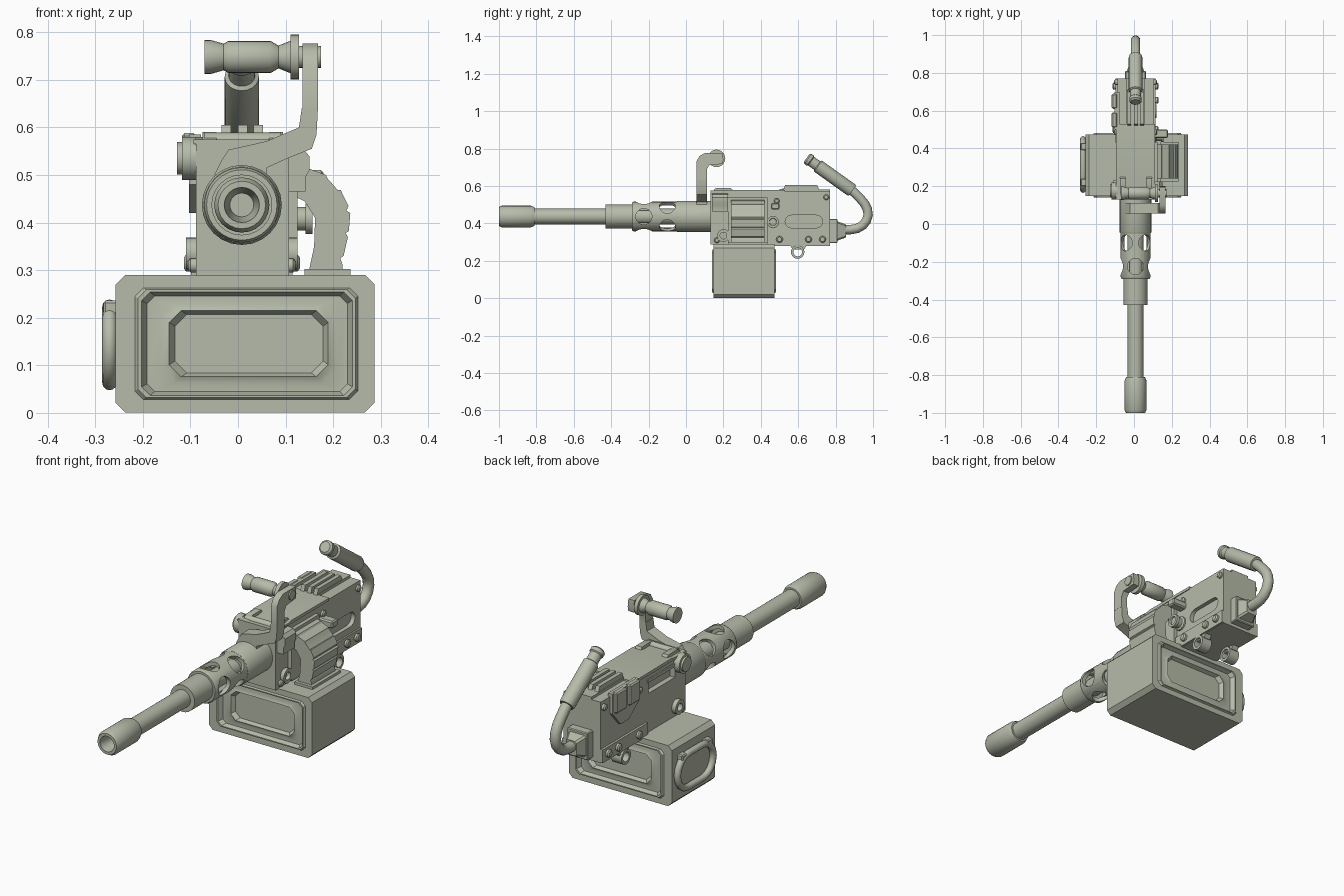
import bpy, bmesh, math
from mathutils import Vector, Matrix

mat = bpy.data.materials.new("olive_grey_paint")
mat.diffuse_color = (0.47, 0.50, 0.40, 1)
CX, CZ = 0.008, 0.437          # barrel axis


def finish(name, bm):
    bmesh.ops.recalc_face_normals(bm, faces=bm.faces)
    me = bpy.data.meshes.new(name)
    bm.to_mesh(me)
    bm.free()
    me.materials.append(mat)
    ob = bpy.data.objects.new(name, me)
    bpy.context.collection.objects.link(ob)
    return ob


def loft(name, rings, closed=False):
    bm = bmesh.new()
    vs = [[bm.verts.new(p) for p in r] for r in rings]
    n = len(vs[0])
    pairs = list(zip(vs, vs[1:])) + ([(vs[-1], vs[0])] if closed else [])
    for a, b in pairs:
        for i in range(n):
            bm.faces.new((a[i], a[(i + 1) % n], b[(i + 1) % n], b[i]))
    if not closed:
        bm.faces.new(vs[0])
        bm.faces.new(vs[-1])
    return finish(name, bm)


def lathe(name, prof, axis, o, seg=24, closed=False):
    rings = []
    for t, r in prof:
        ring = []
        for k in range(seg):
            a = 2 * math.pi * k / seg
            c, s = r * math.cos(a), r * math.sin(a)
            ring.append((t, o[0] + c, o[1] + s) if axis == 'X' else (o[0] + c, t, o[1] + s))
        rings.append(ring)
    return loft(name, rings, closed)


def prism(name, pts, axis, a, b):
    put = (lambda p, t: (t, p[0], p[1])) if axis == 'X' else (lambda p, t: (p[0], t, p[1]))
    return loft(name, [[put(p, t) for p in pts] for t in (a, b)])


def box(name, x0, x1, y0, y1, z0, z1, bevel=0.0):
    ob = prism(name, [(x0, z0), (x1, z0), (x1, z1), (x0, z1)], 'Y', y0, y1)
    if bevel:
        bm = bmesh.new()
        bm.from_mesh(ob.data)
        bmesh.ops.bevel(bm, geom=bm.edges[:], offset=bevel, segments=1, affect='EDGES')
        bm.to_mesh(ob.data)
        bm.free()
    return ob


def tube(name, pts, r, cyclic=False):
    cu = bpy.data.curves.new(name, 'CURVE')
    cu.dimensions = '3D'
    cu.bevel_depth, cu.bevel_resolution, cu.use_fill_caps = r, 4, True
    cu.materials.append(mat)
    sp = cu.splines.new('POLY')
    sp.points.add(len(pts) - 1)
    for q, p in zip(sp.points, pts):
        q.co = (*p, 1)
    sp.use_cyclic_u = cyclic
    ob = bpy.data.objects.new(name, cu)
    bpy.context.collection.objects.link(ob)
    bpy.ops.object.select_all(action='DESELECT')
    ob.select_set(True)
    bpy.context.view_layer.objects.active = ob
    bpy.ops.object.convert(target='MESH')
    return bpy.context.view_layer.objects.active


def cut(ob, cutter):
    m = ob.modifiers.new("cut", 'BOOLEAN')
    m.operation, m.object, m.solver = 'DIFFERENCE', cutter, 'EXACT'
    bpy.context.view_layer.objects.active = ob
    bpy.ops.object.modifier_apply(modifier=m.name)
    bpy.data.objects.remove(cutter)


def stadium(cy, cz, hy, hz, n=8):
    d, out = hy - hz, []
    for s, a0 in ((1, -90), (-1, 90)):
        for k in range(n + 1):
            a = math.radians(a0 + 180 * k / n)
            out.append((cy + s * d + hz * math.cos(a), cz + hz * math.sin(a)))
    return out


# barrel with hollow muzzle, and stepped jacket
lathe("barrel", [(-0.92, 0.025), (-0.95, 0.03), (-1, 0.037), (-1, 0.05), (-0.985, 0.058),
                 (-0.83, 0.058), (-0.81, 0.05), (-0.81, 0.042), (0.05, 0.042)], 'Y', (CX, CZ))
lathe("barrel_sleeve", [(-0.43, 0.042), (-0.43, 0.064), (-0.285, 0.064), (-0.285, 0.04)], 'Y', (CX, CZ))
lathe("barrel_collar", [(-0.05, 0.04), (-0.05, 0.08), (-0.043, 0.084), (0.14, 0.084)], 'Y', (CX, CZ))
jacket = lathe("vented_jacket", [(-0.29, 0.06), (-0.29, 0.074), (-0.28, 0.079), (-0.04, 0.079), (-0.04, 0.06)],
               'Y', (CX, CZ), 32, True)
bm = bmesh.new()
for y, off in ((-0.10, 45), (-0.225, 0)):
    for k in range(4):
        rot = Matrix.Rotation(math.radians(off + 90 * k), 4, 'Y')
        bmesh.ops.create_cone(bm, cap_ends=True, segments=20, radius1=0.043, radius2=0.043, depth=0.06,
                              matrix=Matrix.Translation((CX, y, CZ)) @ rot @ Matrix.Translation((0, 0, 0.08)))
cut(jacket, finish("hole_cutter", bm))

# receiver with slots cut in both sides
XL, XR = -0.088, 0.107
rec = prism("receiver", [(0.13, 0.288), (0.43, 0.288), (0.43, 0.28), (0.77, 0.28), (0.77, 0.57), (0.13, 0.57)], 'X', XL, XR)
cut(rec, prism("slot_cutter", stadium(0.63, 0.41, 0.10, 0.034), 'X', XR - 0.02, XR + 0.05))
cut(rec, box("slot_cutter", XL - 0.05, XL + 0.025, 0.21, 0.41, 0.475, 0.53))
box("left_slot_bar", XL - 0.006, XL + 0.01, 0.2, 0.42, 0.53, 0.545)

# top cover, hinge and ribs
prism("top_cover", [(0.13, 0.565), (0.3, 0.565), (0.53, 0.565), (0.53, 0.578), (0.25, 0.58), (0.22, 0.575), (0.13, 0.575)],
      'X', XL - 0.006, XR + 0.004)
for x in (-0.075, 0.065):
    prism("cover_hinge", [(0.135, 0.55), (0.145, 0.575), (0.17, 0.59), (0.24, 0.59), (0.255, 0.57)], 'X', x, x + 0.03)
lathe("hinge_pin", [(-0.07, 0.017), (0.09, 0.017)], 'X', (0.165, 0.572), 16)
box("rib_base", -0.04, 0.056, 0.53, 0.77, 0.565, 0.582)
for x in (-0.035, 0.0, 0.033):
    prism("top_rib", [(0.52, 0.575), (0.53, 0.605), (0.70, 0.605), (0.715, 0.575)], 'X', x, x + 0.02)

# side rails, rivets, pivot bosses and mounting lugs on both sides
for s in (-1, 1):
    def X(d):
        return CX + s * d
    prism("side_rail", [(0.43, 0.282), (0.77, 0.282), (0.77, 0.345), (0.43, 0.345)], 'X', X(0.09), X(0.107))
    for y, z in ((0.5, 0.315), (0.655, 0.315), (0.73, 0.315)):
        lathe("rail_rivet", [(X(0.1), 0.018), (X(0.117), 0.018), (X(0.122), 0.012)], 'X', (y, z), 14)
    for y, z in ((0.485, 0.52), (0.75, 0.54), (0.165, 0.31)):
        lathe("rivet", [(X(0.09), 0.015), (X(0.108), 0.015), (X(0.113), 0.009)], 'X', (y, z), 14)
    lathe("pivot_boss", [(X(0.09), 0.018), (X(0.117), 0.018), (X(0.117), 0.034), (X(0.09), 0.034)],
          'X', (0.2, 0.335), 20, True)
    prism("lug_plate", [(0.55, 0.29), (0.65, 0.29), (0.632, 0.262), (0.615, 0.262), (0.57, 0.262)], 'X', X(0.065), X(0.1))
    lathe("lug_ring", [(X(0.055), 0.023), (X(0.11), 0.023), (X(0.11), 0.036), (X(0.055), 0.036)],
          'X', (0.597, 0.247), 20, True)

# left side block and latch disc
prism("left_block", [(0.50, 0.585), (0.70, 0.585), (0.70, 0.49), (0.64, 0.42), (0.58, 0.42), (0.50, 0.48)], 'X', XL - 0.015, XL + 0.01)
for y in (0.51, 0.61):
    box("left_block_pad", XL - 0.03, XL, y, y + 0.08, 0.49, 0.588, 0.006)
lathe("latch_disc", [(XL, 0.045), (XL - 0.03, 0.045), (XL - 0.03, 0.034), (XL - 0.04, 0.034)], 'X', (0.175, 0.535), 20)

# right side latch and charging knob
prism("right_latch", [(0.10, 0.465), (0.142, 0.465), (0.142, 0.495), (0.15, 0.51), (0.15, 0.54), (0.135, 0.556), (0.10, 0.56)],
      'Y', 0.14, 0.225)
lathe("charging_knob", [(0.10, 0.034), (0.115, 0.034), (0.12, 0.025), (0.142, 0.025), (0.142, 0.032), (0.157, 0.032),
                        (0.157, 0.02), (0.15, 0.018)], 'X', (0.465, 0.408), 20)
box("bolt_handle", 0.10, 0.18, 0.455, 0.5, 0.475, 0.51, 0.006)

# feed chute: stepped links bending down into the box
chute = [(0.10, 0.53), (0.145, 0.52), (0.15, 0.513), (0.185, 0.50), (0.187, 0.494), (0.21, 0.468), (0.216, 0.468), (0.232, 0.435),
         (0.228, 0.425), (0.236, 0.42), (0.233, 0.382), (0.226, 0.378), (0.231, 0.37), (0.222, 0.33), (0.215, 0.325),
         (0.22, 0.31), (0.22, 0.28), (0.145, 0.28), (0.16, 0.35), (0.162, 0.41), (0.14, 0.445), (0.10, 0.463)]
prism("feed_chute", chute, 'Y', 0.24, 0.42)
box("chute_foot", 0.14, 0.236, 0.225, 0.435, 0.285, 0.302)
box("feed_tray", 0.09, 0.125, 0.225, 0.435, 0.30, 0.54)

# ammunition box: one loft of chamfered rectangles with stepped panels at both ends
def octa(x0, x1, z0, z1, c, y):
    return [(x, y, z) for x, z in ((x0 + c, z0), (x1 - c, z0), (x1, z0 + c), (x1, z1 - c),
                                   (x1 - c, z1), (x0 + c, z1), (x0, z1 - c), (x0, z0 + c))]


def end_rings(y, d):
    spec = [(0.165, 0, 0.02, 0.012), (0.17, 0, 0.02, 0), (0.13, 0.027, 0.018, 0), (0.125, 0.031, 0.018, -0.008),
            (0.118, 0.036, 0.018, -0.008), (0.108, 0.044, 0.016, 0.012), (0.09, 0.062, 0.03, 0.012),
            (0.078, 0.075, 0.025, 0.004), (0.068, 0.083, 0.025, 0.022)]
    out = []
    for h, ins, c, dy in spec[1:]:
        out.append(octa(-0.257 + ins * 1.5, 0.287 - ins * 1.3, 0.001 + ins, 0.29 - ins, c, y + d * dy))
    return out


loft("ammo_box", end_rings(0.148, 1)[::-1] + end_rings(0.474, -1))
loop = [(-0.27, y, z) for y, z in stadium(0.315, 0.143, 0.135, 0.08)]
tube("box_handle", loop, 0.0155, True)
for y in (0.22, 0.41):
    box("handle_bracket", -0.283, -0.25, y - 0.02, y + 0.02, 0.205, 0.236, 0.005)

# rear block, curved tube and grip
box("rear_block", -0.047, 0.063, 0.765, 0.81, 0.295, 0.425, 0.004)
loft("rear_taper", [octa(CX - w, CX + w, 0.36 - h, 0.36 + h, 0.008, y) for w, h, y in ((0.05, 0.055, 0.80), (0.028, 0.035, 0.855))])
arc = [(CX, y, z) for y, z in ((0.83, 0.367), (0.88, 0.367), (0.915, 0.373), (0.945, 0.39), (0.965, 0.415), (0.974, 0.445),
                               (0.97, 0.475), (0.955, 0.505), (0.93, 0.535), (0.90, 0.565), (0.87, 0.589))]
tube("rear_tube", arc, 0.025)
a, b = Vector((CX, 0.89, 0.575)), Vector((CX, 0.645, 0.75))
L = (b - a).length
grip = lathe("rear_grip", [(0, 0.025), (0, 0.033), (0.01, 0.036), (L - 0.075, 0.036), (L - 0.07, 0.028), (L - 0.03, 0.028),
                           (L - 0.025, 0.033), (L - 0.008, 0.033), (L, 0.024)], 'X', (0, 0), 20)
grip.matrix_world = Matrix.Translation(a) @ (b - a).to_track_quat('X', 'Z').to_matrix().to_4x4()

# carrying handle: bracket from the collar, arm bent rearward, turned grip
prism("carry_bracket", [(-0.05, 0.50), (-0.035, 0.53), (-0.02, 0.553), (0.06, 0.571), (0.128, 0.60), (0.134, 0.64), (0.168, 0.64),
                        (0.165, 0.585), (0.155, 0.555), (0.10, 0.533), (0.06, 0.515), (0.06, 0.49)], 'Y', 0.055, 0.112)
prism("carry_arm", [(0.055, 0.635), (0.112, 0.635), (0.112, 0.69), (0.125, 0.712), (0.195, 0.718), (0.2, 0.74), (0.195, 0.776),
                    (0.10, 0.776), (0.072, 0.76), (0.055, 0.73)], 'X', 0.136, 0.168)
lathe("carry_grip", [(-0.07, 0.036), (-0.058, 0.036), (-0.03, 0.028), (-0.02, 0.034), (0.068, 0.034), (0.085, 0.024), (0.11, 0.034),
                     (0.11, 0.047), (0.128, 0.047), (0.128, 0.023), (0.174, 0.023)], 'X', (0.163, 0.748), 20)

# smooth round parts, keep edges sharp
bpy.ops.object.select_all(action='SELECT')
bpy.context.view_layer.objects.active = rec
bpy.ops.object.shade_smooth_by_angle(angle=math.radians(32))
